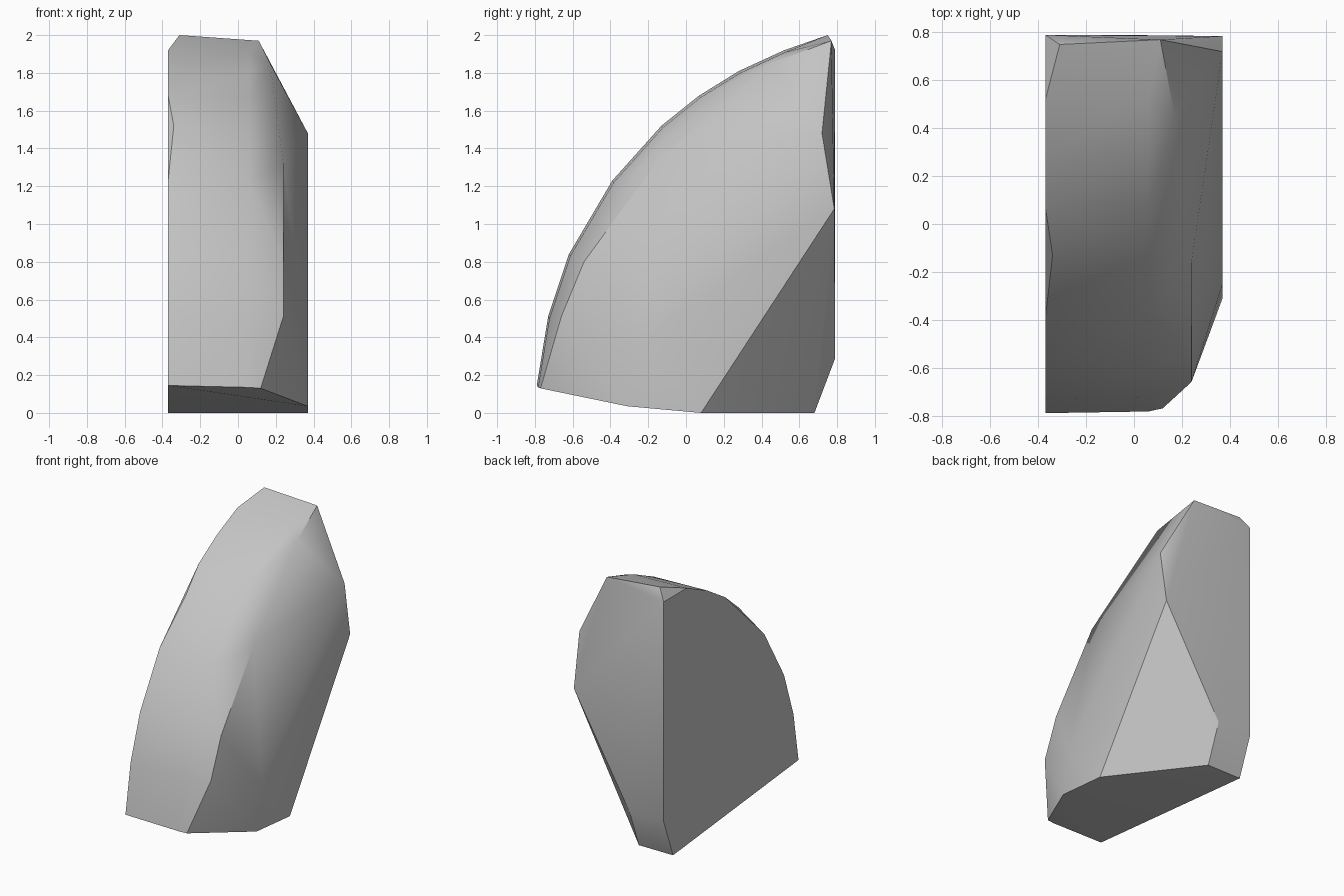
import bpy, bmesh, math

cube = bpy.data.objects.get("Cube")
if cube:
    bpy.data.objects.remove(cube, do_unlink=True)

stone = bpy.data.materials.new("stone_grey")
stone.use_nodes = True
grey = (0.55, 0.55, 0.55, 1)
stone.diffuse_color = grey
stone.node_tree.nodes["Principled BSDF"].inputs["Base Color"].default_value = grey

HALF = 0.37
# Curved front profile (y, z)
arc = [(-0.79, 0.145), (-0.73, 0.51), (-0.62, 0.84), (-0.39, 1.23),
       (0.07, 1.68), (0.28, 1.81), (0.52, 1.92)]
points = [(-HALF, y, z) for y, z in arc]
points += [(0.06, y + 0.007, z - 0.01) for y, z in arc]

# Chipped left-hand edge of the arc, on both profile lines
points += [(-0.34, -0.13, 1.52), (0.06, -0.123, 1.51)]
# Crest
points += [(-0.31, 0.75, 2.0), (0.11, 0.77, 1.97), (-HALF, 0.79, 1.92)]
# Broken edge between the front and the broad side
points += [(0.12, -0.77, 0.13), (0.24, -0.66, 0.51), (0.24, -0.54, 0.80),
           (0.24, -0.16, 1.32), (0.17, 0.45, 1.85)]
# Broad flat side
points += [(HALF, y, z) for y, z in
           [(-0.31, 0.035), (-0.25, 0.36), (0.08, 0), (0.785, 1.08), (0.72, 1.48)]]
# Bevelled heel, cut away towards the broad side
points += [(x, y, z) for x in (-HALF, -0.09) for y, z in [(0.68, 0), (0.79, 0.29)]]

# Wrap the chipped stone around its corners
bm = bmesh.new()
for p in points:
    bm.verts.new(p)
hull = bmesh.ops.convex_hull(bm, input=bm.verts[:])
loose = [v for v in bm.verts if not v.link_faces]
bmesh.ops.delete(bm, geom=loose, context='VERTS')
bmesh.ops.dissolve_limit(bm, angle_limit=math.radians(1),
                         verts=bm.verts[:], edges=bm.edges[:])
bmesh.ops.recalc_face_normals(bm, faces=bm.faces[:])

mesh = bpy.data.meshes.new("chipped_stone")
bm.to_mesh(mesh)
bm.free()
mesh.materials.append(stone)
rock = bpy.data.objects.new("chipped_stone", mesh)
bpy.context.collection.objects.link(rock)

bpy.ops.object.select_all(action='DESELECT')
rock.select_set(True)
bpy.context.view_layer.objects.active = rock
bpy.ops.object.shade_smooth_by_angle(angle=math.radians(30))
